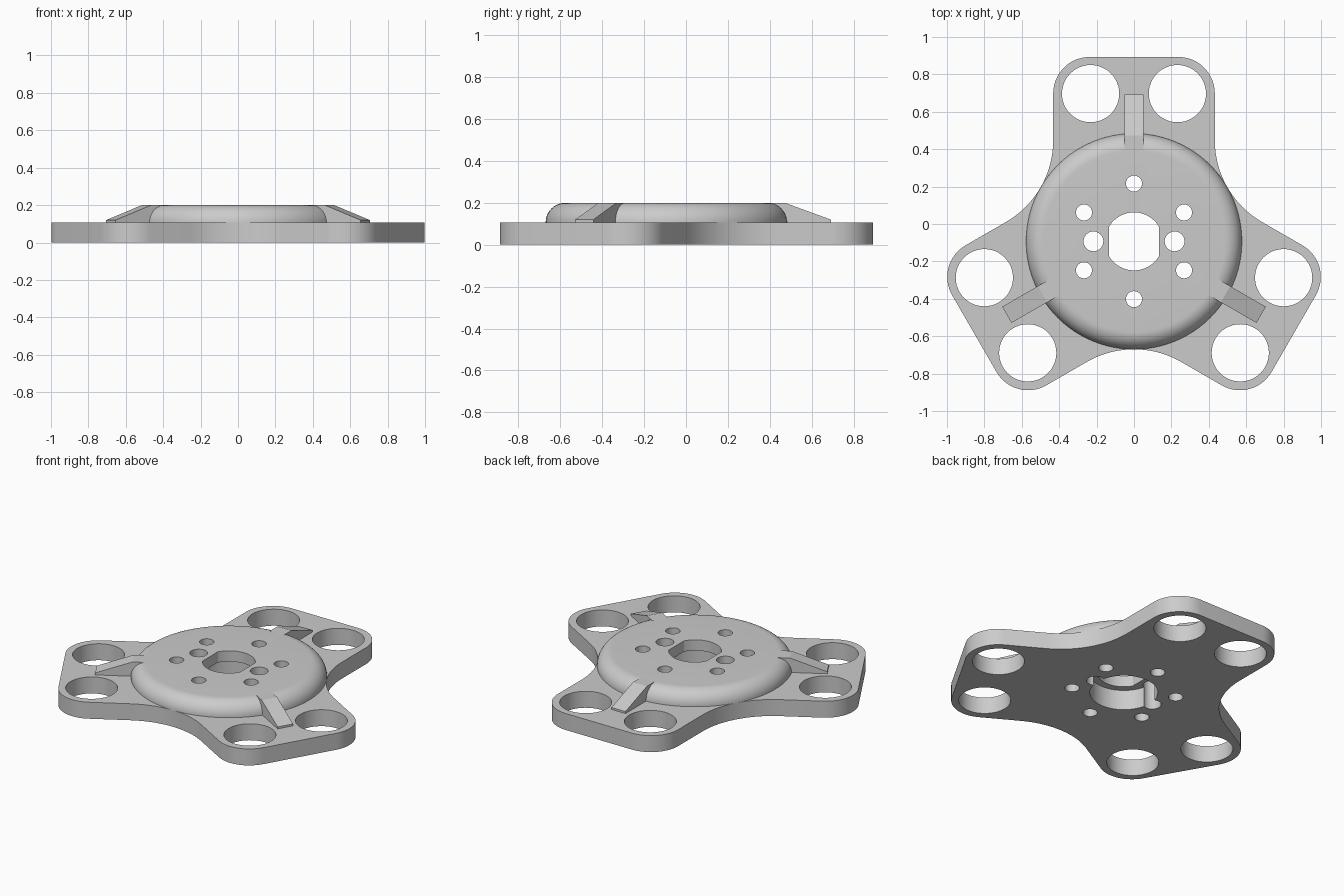
import bpy
import bmesh
from math import cos, sin, radians, tau
from mathutils import Matrix, Vector

CENTRE = Vector((0, -0.093, 0))
PLATE_TOP, HUB_TOP, HUB_R = 0.107, 0.2, 0.577
THIRDS = [radians(a) for a in (0, 120, 240)]

if "Cube" in bpy.data.objects:
    bpy.data.objects.remove(bpy.data.objects["Cube"], do_unlink=True)

grey = bpy.data.materials.new("plain grey")
grey.use_nodes = True
colour = (0.6, 0.6, 0.6, 1)
grey.diffuse_color = colour
grey.node_tree.nodes["Principled BSDF"].inputs["Base Color"].default_value = colour


def finish(name, bm):
    bmesh.ops.remove_doubles(bm, verts=bm.verts, dist=1e-5)
    bmesh.ops.recalc_face_normals(bm, faces=bm.faces)
    mesh = bpy.data.meshes.new(name)
    bm.to_mesh(mesh)
    bm.free()
    mesh.materials.append(grey)
    obj = bpy.data.objects.new(name, mesh)
    obj.location = CENTRE
    bpy.context.collection.objects.link(obj)
    return obj


def prism(name, outline, z0, z1):
    """Extrude a flat outline upward from z0 to z1."""
    bm = bmesh.new()
    face = bm.faces.new([bm.verts.new((x, y, z0)) for x, y in outline])
    top = bmesh.ops.extrude_face_region(bm, geom=[face])["geom"]
    verts = [v for v in top if isinstance(v, bmesh.types.BMVert)]
    bmesh.ops.translate(bm, verts=verts, vec=(0, 0, z1 - z0))
    return finish(name, bm)


def arc(cx, cy, r, start, end, steps):
    angles = [radians(start + (end - start) * i / steps) for i in range(steps + 1)]
    return [(cx + r * cos(a), cy + r * sin(a)) for a in angles]


def circle(cx, cy, r, steps=48):
    return arc(cx, cy, r, 0, 360, steps)[:-1]


def turn(point, angle):
    x, y = point
    return (x * cos(angle) - y * sin(angle), x * sin(angle) + y * cos(angle))


# Three-armed plate: two rounded corners per arm, then a concave valley
ax, ay, ar = 0.237, 0.791, 0.195
side = ax + ar
valley_d = (HUB_R - side) / (1 - cos(radians(30)))
vx, vy = valley_d * cos(radians(150)), valley_d * sin(radians(150))
arm = (arc(ax, ay, ar, 0, 90, 16) + arc(-ax, ay, ar, 90, 180, 16)
       + arc(vx, vy, valley_d - HUB_R, 0, -60, 24))
plate = prism("arm_plate", [turn(p, a) for a in THIRDS for p in arm], 0, PLATE_TOP)

# Hub: flat disc with a rounded upper rim, spun from a profile
fillet = HUB_TOP - PLATE_TOP
profile = ([(0, PLATE_TOP)] + arc(HUB_R - fillet, PLATE_TOP, fillet, 0, 90, 12)
           + [(0, HUB_TOP)])
bm = bmesh.new()
pts = [bm.verts.new((r, 0, z)) for r, z in profile]
edges = [bm.edges.new(pair) for pair in zip(pts, pts[1:])]
bmesh.ops.spin(bm, geom=pts + edges, cent=(0, 0, 0), axis=(0, 0, 1),
               angle=tau, steps=96, use_duplicate=False)
hub = finish("rounded_hub", bm)

# Cutters: arm holes, bolt ring, pin holes, flatted bore and lower counterbore
low, high = -0.05, 0.3
cutters = []
for a in THIRDS:
    for x in (-0.232, 0.232):
        cx, cy = turn((x, 0.79), a)
        cutters.append(prism("arm_hole_cutter", circle(cx, cy, 0.153), low, high))
for i in range(6):
    cx, cy = turn((0, 0.309), i * tau / 6)
    cutters.append(prism("bolt_hole_cutter", circle(cx, cy, 0.043, 32), low, high))
for x in (-0.217, 0.217):
    cutters.append(prism("pin_hole_cutter", circle(x, 0, 0.053, 32), low, high))
flat = 0.137
bore = [p for p in circle(0, 0, 0.155, 96) if abs(p[0]) < flat]
cutters.append(prism("bore_cutter", bore, low, high))
cutters.append(prism("counterbore_cutter", circle(0, 0, 0.2, 64), low, 0.13))

for obj in (plate, hub):
    bpy.context.view_layer.objects.active = obj
    for cutter in cutters:
        if obj == hub and cutter.name.startswith("arm_hole"):
            continue
        mod = obj.modifiers.new("hole", "BOOLEAN")
        mod.operation = "DIFFERENCE"
        mod.solver = "EXACT"
        mod.object = cutter
        bpy.ops.object.modifier_apply(modifier=mod.name)
for cutter in cutters:
    bpy.data.objects.remove(cutter, do_unlink=True)

# Sloping ribs from the hub rim out along each arm
rib_side = [(0.485, 0.1), (0.785, 0.1), (0.785, 0.12), (0.565, HUB_TOP), (0.485, HUB_TOP)]
for number, a in enumerate(THIRDS, 1):
    bm = bmesh.new()
    face = bm.faces.new([bm.verts.new((-0.05, y, z)) for y, z in rib_side])
    out = bmesh.ops.extrude_face_region(bm, geom=[face])["geom"]
    verts = [v for v in out if isinstance(v, bmesh.types.BMVert)]
    bmesh.ops.translate(bm, verts=verts, vec=(0.1, 0, 0))
    bmesh.ops.rotate(bm, verts=bm.verts, matrix=Matrix.Rotation(a, 3, "Z"))
    finish(f"rib_{number}", bm)

# Smooth the curved walls, keep the rims crisp
bpy.ops.object.select_all(action="DESELECT")
for obj in (plate, hub):
    obj.select_set(True)
bpy.context.view_layer.objects.active = plate
bpy.ops.object.shade_smooth_by_angle(angle=radians(30))
